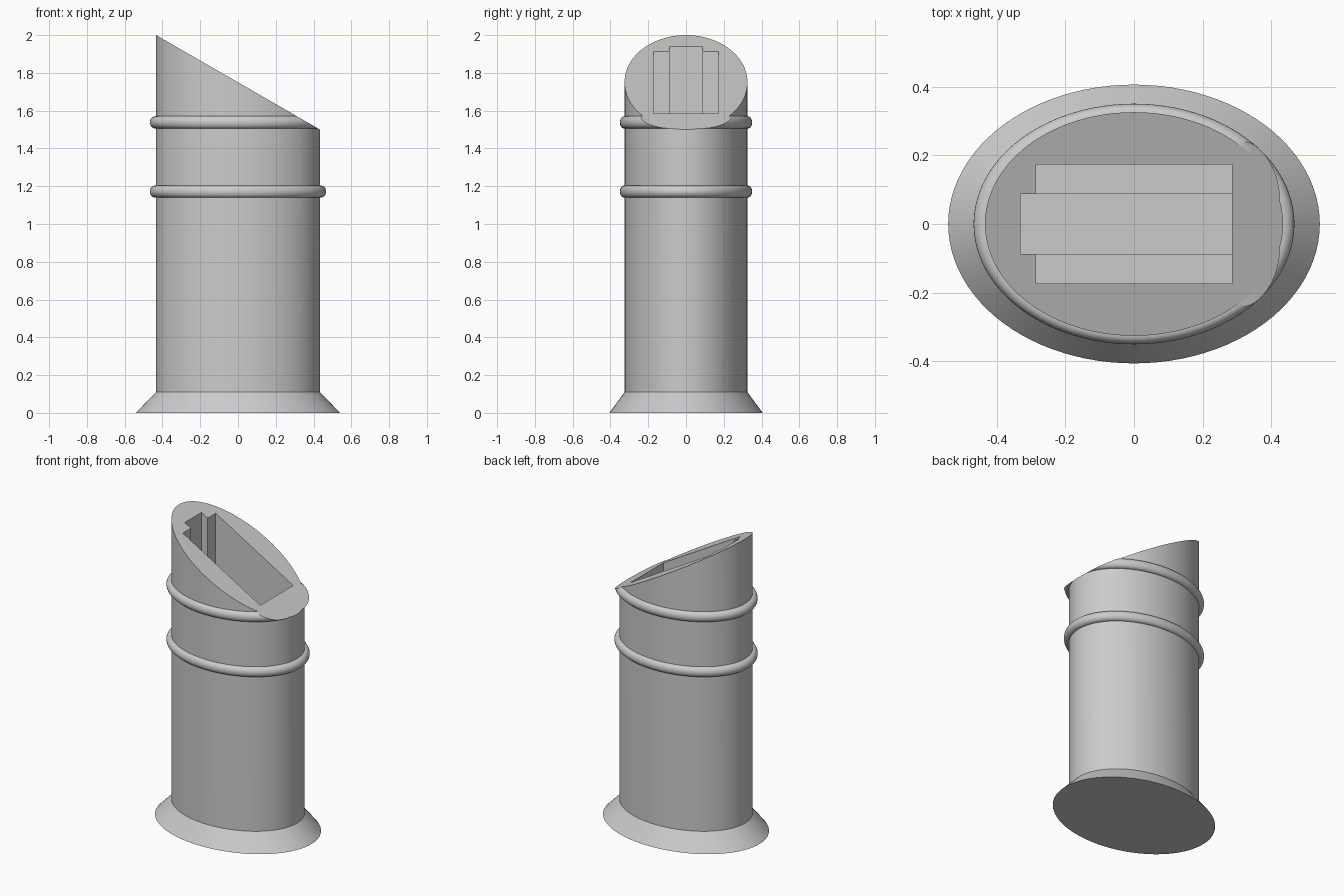
import bpy, bmesh, math
from mathutils import Vector

if "Cube" in bpy.data.objects:
    bpy.data.objects.remove(bpy.data.objects["Cube"])

SEG = 96
R = 0.434            # body radius along x
SQUASH = 0.75        # y/x ratio of every oval
SLOPE = 0.5 / (2 * R)

grey = bpy.data.materials.new("plain grey")
grey.diffuse_color = (0.6, 0.6, 0.6, 1)
grey.use_nodes = True
grey.node_tree.nodes["Principled BSDF"].inputs["Base Color"].default_value = grey.diffuse_color


def lathe(name, profile, closed=False, cut=False):
    """Spin (radius, z) points into an oval solid, optionally sliced by the slanted plane."""
    bm = bmesh.new()
    rows = []
    for r, z in profile:
        rows.append([bm.verts.new((r * math.cos(2 * math.pi * i / SEG),
                                   r * SQUASH * math.sin(2 * math.pi * i / SEG), z))
                     for i in range(SEG)])
    pairs = list(zip(rows, rows[1:]))
    if closed:
        pairs.append((rows[-1], rows[0]))
    else:
        bm.faces.new(rows[0][::-1])
        bm.faces.new(rows[-1])
    for a, b in pairs:
        for i in range(SEG):
            j = (i + 1) % SEG
            bm.faces.new((a[i], a[j], b[j], b[i]))
    if cut:
        res = bmesh.ops.bisect_plane(
            bm, geom=bm.verts[:] + bm.edges[:] + bm.faces[:], dist=1e-5,
            plane_co=Vector((0, 0, 1.75)), plane_no=Vector((SLOPE, 0, 1)).normalized(),
            clear_outer=True)
        edges = [e for e in res["geom_cut"]
                 if isinstance(e, bmesh.types.BMEdge) and e.is_boundary]
        bmesh.ops.edgeloop_fill(bm, edges=edges)
    bmesh.ops.recalc_face_normals(bm, faces=bm.faces[:])
    return finish(name, bm)


def finish(name, bm):
    mesh = bpy.data.meshes.new(name)
    bm.to_mesh(mesh)
    bm.free()
    mesh.materials.append(grey)
    obj = bpy.data.objects.new(name, mesh)
    bpy.context.collection.objects.link(obj)
    return obj


def activate(obj):
    bpy.ops.object.select_all(action='DESELECT')
    obj.select_set(True)
    bpy.context.view_layer.objects.active = obj


def carve(target, x0, x1, half_y, z0):
    """Cut a straight vertical pocket down to z0."""
    bm = bmesh.new()
    bmesh.ops.create_cube(bm, size=1)
    for v in bm.verts:
        v.co = (x1 if v.co.x > 0 else x0,
                half_y if v.co.y > 0 else -half_y,
                2.2 if v.co.z > 0 else z0)
    cutter = finish("pocket_cutter", bm)
    cutter.hide_render = True
    activate(target)
    mod = target.modifiers.new("pocket", 'BOOLEAN')
    mod.operation = 'DIFFERENCE'
    mod.solver = 'EXACT'
    mod.object = cutter
    bpy.ops.object.modifier_apply(modifier=mod.name)
    bpy.data.objects.remove(cutter)


# Oval body with flared foot and slanted top
body = lathe("body", [(0.541, 0), (R, 0.11), (R, 2.3)], cut=True)

# Stepped pocket: wide shallow slot plus a longer, deeper middle slot
carve(body, -0.285, 0.285, 0.173, 0.55)
carve(body, -0.33, 0.285, 0.088, 0.3)

# Half-round bands; the upper one is sliced by the slanted top
ring_parts = []
for name, z, cut in (("lower_band", 1.172, False), ("upper_band", 1.538, True)):
    profile = [(R + 0.033 * math.cos(a), z + 0.033 * math.sin(a))
               for a in (math.pi * (k / 12 - 0.5) for k in range(13))]
    ring_parts.append(lathe(name, profile, closed=True, cut=cut))

for obj in [body] + ring_parts:
    activate(obj)
    bpy.ops.object.shade_smooth_by_angle(angle=math.radians(30))
